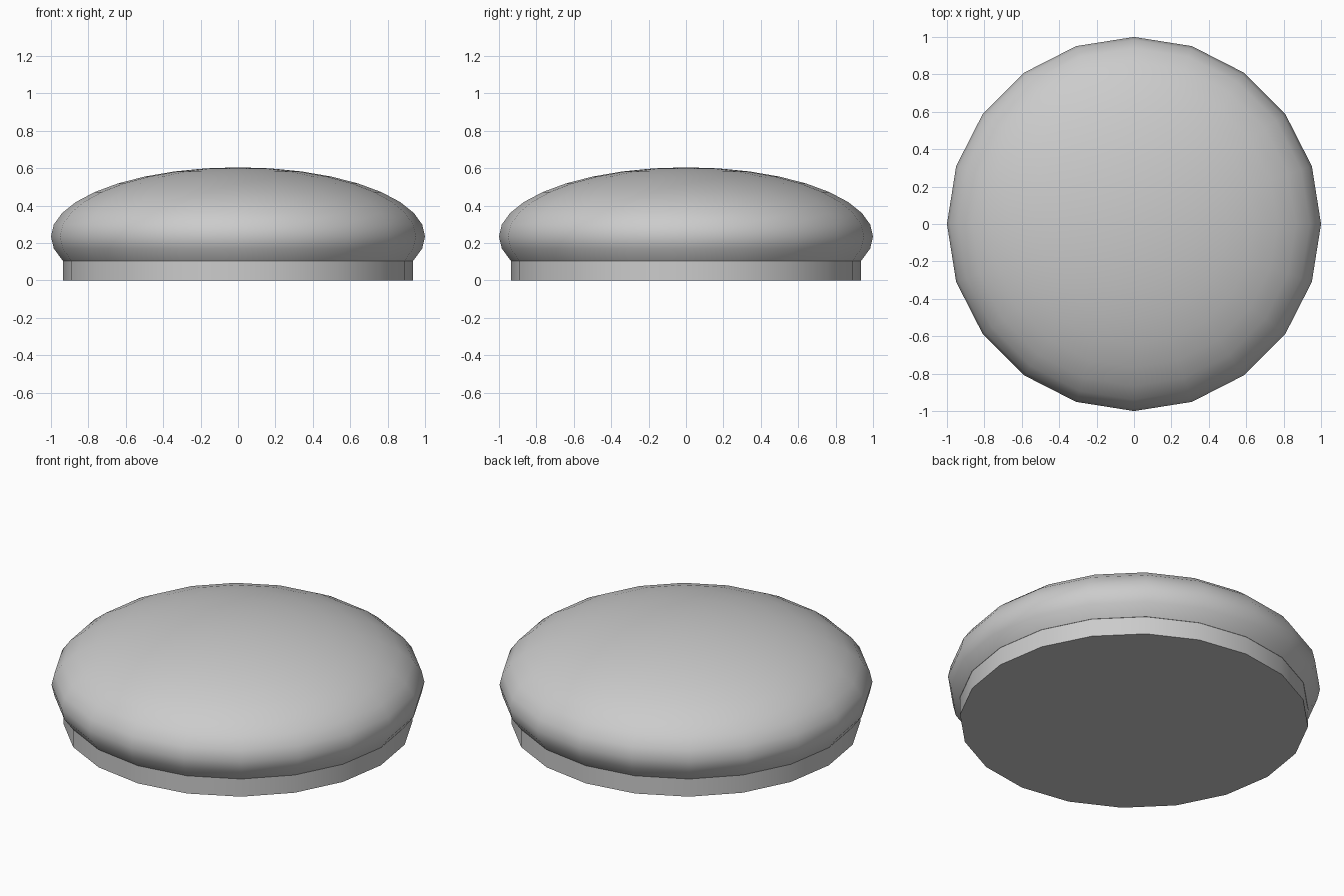
import bpy, bmesh
from math import sin, cos, pi, radians

if "Cube" in bpy.data.objects:
    bpy.data.objects.remove(bpy.data.objects["Cube"])

SIDES = 20


def lathe(name, profile):
    """Spin a (radius, z) profile into a closed solid with SIDES sides."""
    bm = bmesh.new()
    rings = []
    for r, z in profile:
        if r < 1e-4:
            rings.append([bm.verts.new((0, 0, z))])
        else:
            rings.append([bm.verts.new((r * cos(2 * pi * i / SIDES),
                                        r * sin(2 * pi * i / SIDES), z))
                          for i in range(SIDES)])
    for low, high in zip(rings, rings[1:]):
        for i in range(SIDES):
            j = (i + 1) % SIDES
            if len(high) == 1:
                bm.faces.new((low[i], low[j], high[0]))
            else:
                bm.faces.new((low[i], low[j], high[j], high[i]))
    for ring, flip in ((rings[0], True), (rings[-1], False)):
        if len(ring) > 1:
            bm.faces.new(ring[::-1] if flip else ring)
    mesh = bpy.data.meshes.new(name)
    bm.to_mesh(mesh)
    bm.free()
    obj = bpy.data.objects.new(name, mesh)
    bpy.context.collection.objects.link(obj)
    bpy.ops.object.select_all(action='DESELECT')
    obj.select_set(True)
    bpy.context.view_layer.objects.active = obj
    bpy.ops.object.shade_smooth_by_angle(angle=radians(35))
    return obj


# Short straight base
lathe("base", [(0.935, 0.0), (0.935, 0.11)])

# Squashed-sphere dome with its underside cut flat
angles = [-20.5, -10] + list(range(0, 91, 10))
lathe("dome", [(cos(radians(a)), 0.235 + 0.37 * sin(radians(a))) for a in angles])
